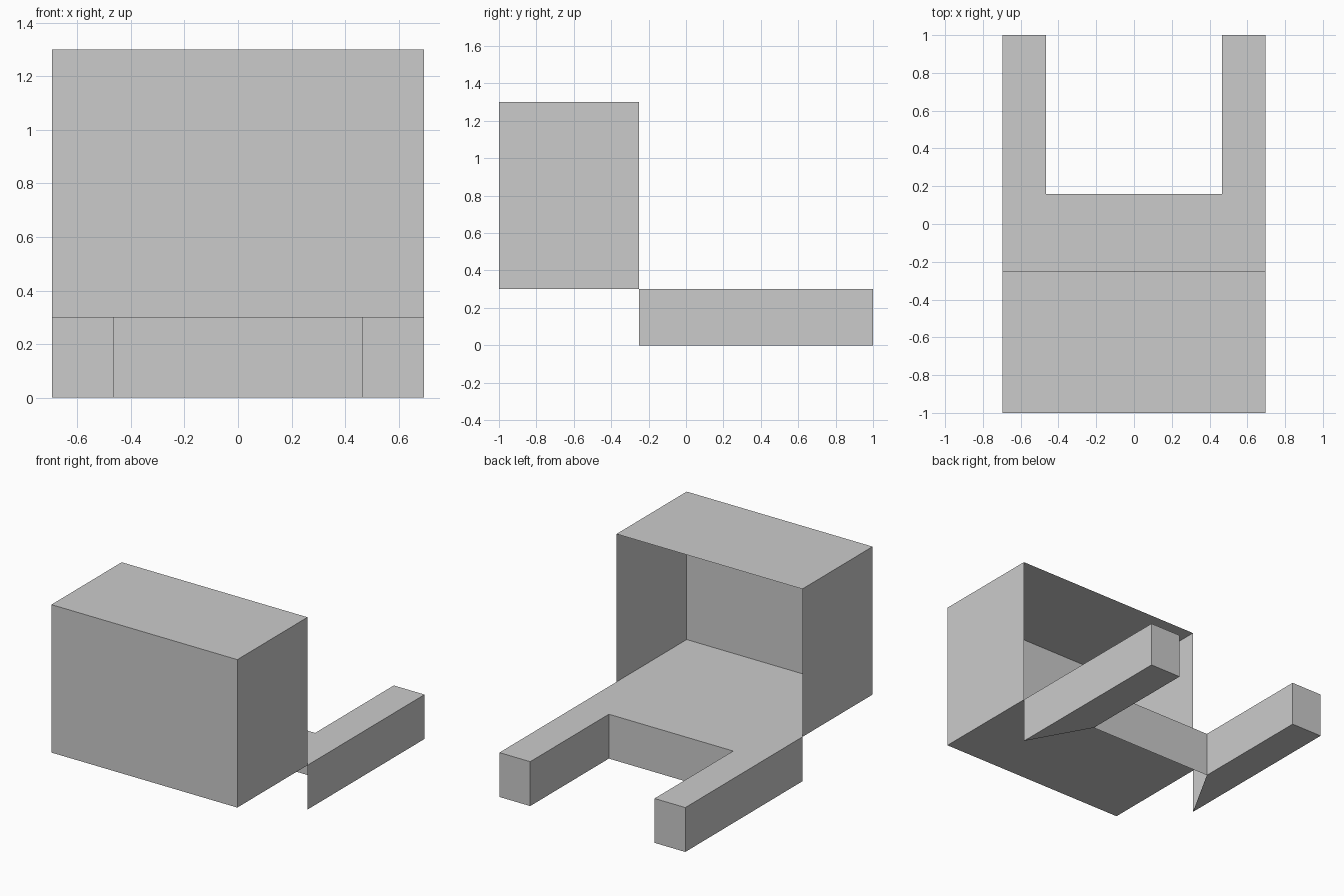
import bpy
import bmesh
from mathutils import Matrix

default = bpy.data.objects.get("Cube")
if default:
    bpy.data.objects.remove(default, do_unlink=True)

# Single plain grey
grey = bpy.data.materials.new("light_grey")
grey.use_nodes = True
color = (0.6, 0.6, 0.6, 1)
grey.diffuse_color = color
grey.node_tree.nodes["Principled BSDF"].inputs["Base Color"].default_value = color

HALF_W, INNER_W = 0.695, 0.465     # outer and inner half widths
FRONT, SPLIT, NOTCH, BACK = -1.0, -0.25, 0.16, 1.0
DECK, ROOF = 0.3, 1.3


def finish(bm, name):
    mesh = bpy.data.meshes.new(name)
    bm.to_mesh(mesh)
    bm.free()
    mesh.materials.append(grey)
    obj = bpy.data.objects.new(name, mesh)
    bpy.context.collection.objects.link(obj)
    return obj


# Hood: thin-walled box, open toward the back
bm = bmesh.new()
size = (2 * HALF_W, SPLIT - FRONT, ROOF - DECK)
centre = (0, (FRONT + SPLIT) / 2, (DECK + ROOF) / 2)
bmesh.ops.create_cube(bm, size=1, matrix=Matrix.Translation(centre) @ Matrix.Diagonal((*size, 1)))
bm.normal_update()
open_side = [f for f in bm.faces if f.normal.y > 0.5]
bmesh.ops.delete(bm, geom=open_side, context="FACES")
finish(bm, "hood")

# Forked base: hollow shell, open at the front and below the crossbar
right_half = [(HALF_W, SPLIT), (HALF_W, BACK), (INNER_W, BACK), (INNER_W, NOTCH)]
outline = right_half + [(-x, y) for x, y in reversed(right_half)]
bm = bmesh.new()
low = [bm.verts.new((x, y, 0)) for x, y in outline]
high = [bm.verts.new((x, y, DECK)) for x, y in outline]

# Deck: crossbar piece between two arm pieces
bm.faces.new((high[0], high[3], high[4], high[7]))
for verts, flip in ((high, False), (low, True)):
    for arm in (verts[:4], verts[4:]):
        bm.faces.new(arm[::-1] if flip else arm)

# Side walls follow the outline, leaving the front open
for i in range(len(outline) - 1):
    bm.faces.new((low[i], low[i + 1], high[i + 1], high[i]))
finish(bm, "forked_base")
